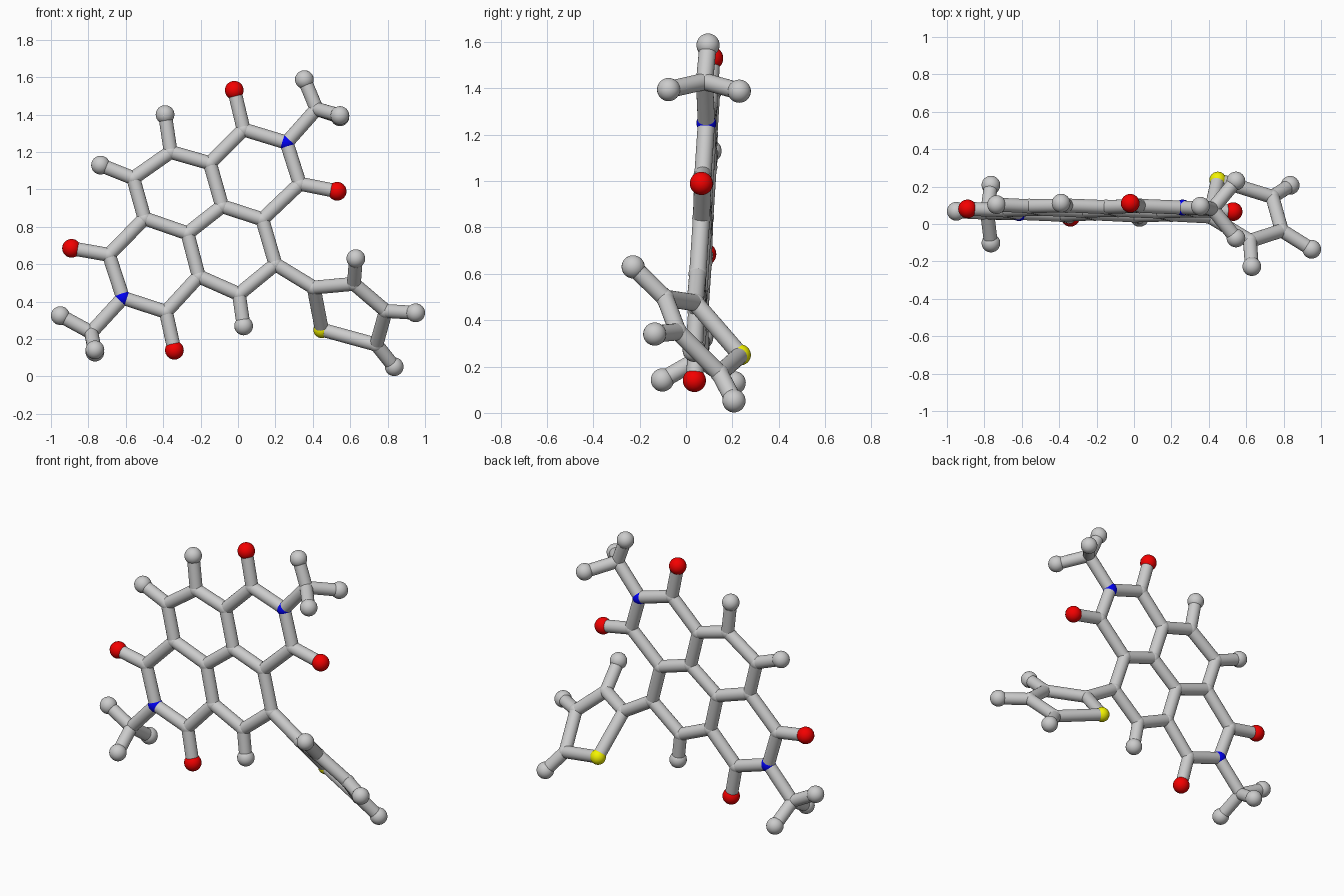
import bpy
import bmesh
from itertools import combinations
from mathutils import Vector, Matrix

if "Cube" in bpy.data.objects:
    bpy.data.objects.remove(bpy.data.objects["Cube"])

STICK_R = 0.037


def plane(x, z):
    """Slightly tilted plane that holds the fused-ring core."""
    return Vector((x, 0.02 - 0.023 * x + 0.059 * z, z))


# Flat fused-ring core, given as x, z in the tilted plane
core = {
    "carbon": [(0.03, 1.32), (0.33, 1.03), (0.13, 0.84), (-0.085, 0.91),
               (-0.15, 1.14), (-0.36, 1.20), (-0.56, 1.06), (-0.50, 0.845),
               (-0.27, 0.765), (-0.69, 0.65), (-0.385, 0.345), (-0.21, 0.535),
               (0.005, 0.44), (0.20, 0.60)],
    "nitrogen": [(0.26, 1.25), (-0.615, 0.42)],
    "oxygen": [(-0.02, 1.53), (0.53, 0.99), (-0.89, 0.685), (-0.34, 0.14)],
    "hydrogen": [(-0.39, 1.40), (-0.735, 1.13), (0.03, 0.27)],
}

# Side groups: twisted five-ring and two methyl ends
side = {
    "carbon": [(0.405, 0.04, 0.475), (0.74, 0.145, 0.17), (0.79, -0.035, 0.35),
               (0.62, -0.09, 0.495), (0.42, 0.08, 1.43), (-0.785, 0.06, 0.235)],
    "sulfur": [(0.448, 0.235, 0.25)],
    "hydrogen": [(0.835, 0.207, 0.052), (0.95, -0.135, 0.34), (0.63, -0.228, 0.63),
                 (0.355, 0.095, 1.587), (0.545, -0.075, 1.395), (0.545, 0.23, 1.388),
                 (-0.95, 0.068, 0.325), (-0.765, -0.102, 0.142), (-0.765, 0.208, 0.13)],
}

radius = {"carbon": 0.040, "nitrogen": 0.043, "sulfur": 0.045,
          "oxygen": 0.050, "hydrogen": 0.050}
colour = {"nitrogen": (0.0, 0.0, 0.9, 1), "oxygen": (0.9, 0.0, 0.0, 1),
          "sulfur": (0.9, 0.9, 0.0, 1)}


def finish(name, bm, col=None):
    mesh = bpy.data.meshes.new(name)
    bm.to_mesh(mesh)
    bm.free()
    ob = bpy.data.objects.new(name, mesh)
    bpy.context.collection.objects.link(ob)
    if col:
        mat = bpy.data.materials.new(name + "_colour")
        mat.diffuse_color = col
        mat.use_nodes = True
        mat.node_tree.nodes["Principled BSDF"].inputs["Base Color"].default_value = mat.diffuse_color
        mesh.materials.append(mat)
    bpy.ops.object.select_all(action='DESELECT')
    ob.select_set(True)
    bpy.context.view_layer.objects.active = ob
    bpy.ops.object.shade_smooth_by_angle()


# Atom balls, one object per element
atoms = []
for kind, r in radius.items():
    points = [plane(*p) for p in core.get(kind, [])]
    points += [Vector(p) for p in side.get(kind, [])]
    bm = bmesh.new()
    for p in points:
        bmesh.ops.create_uvsphere(bm, u_segments=24, v_segments=16, radius=r,
                                  matrix=Matrix.Translation(p))
        atoms.append((kind, p))
    finish(kind + "_balls", bm, colour.get(kind))

# Bond sticks between neighbouring atoms
bm = bmesh.new()
for (ka, a), (kb, b) in combinations(atoms, 2):
    d = b - a
    limit = 0.34 if "sulfur" in (ka, kb) else 0.28
    if d.length < limit:
        turn = d.to_track_quat('Z', 'Y').to_matrix().to_4x4()
        bmesh.ops.create_cone(bm, cap_ends=True, segments=24, radius1=STICK_R,
                              radius2=STICK_R, depth=d.length,
                              matrix=Matrix.Translation((a + b) / 2) @ turn)
finish("bond_sticks", bm)
